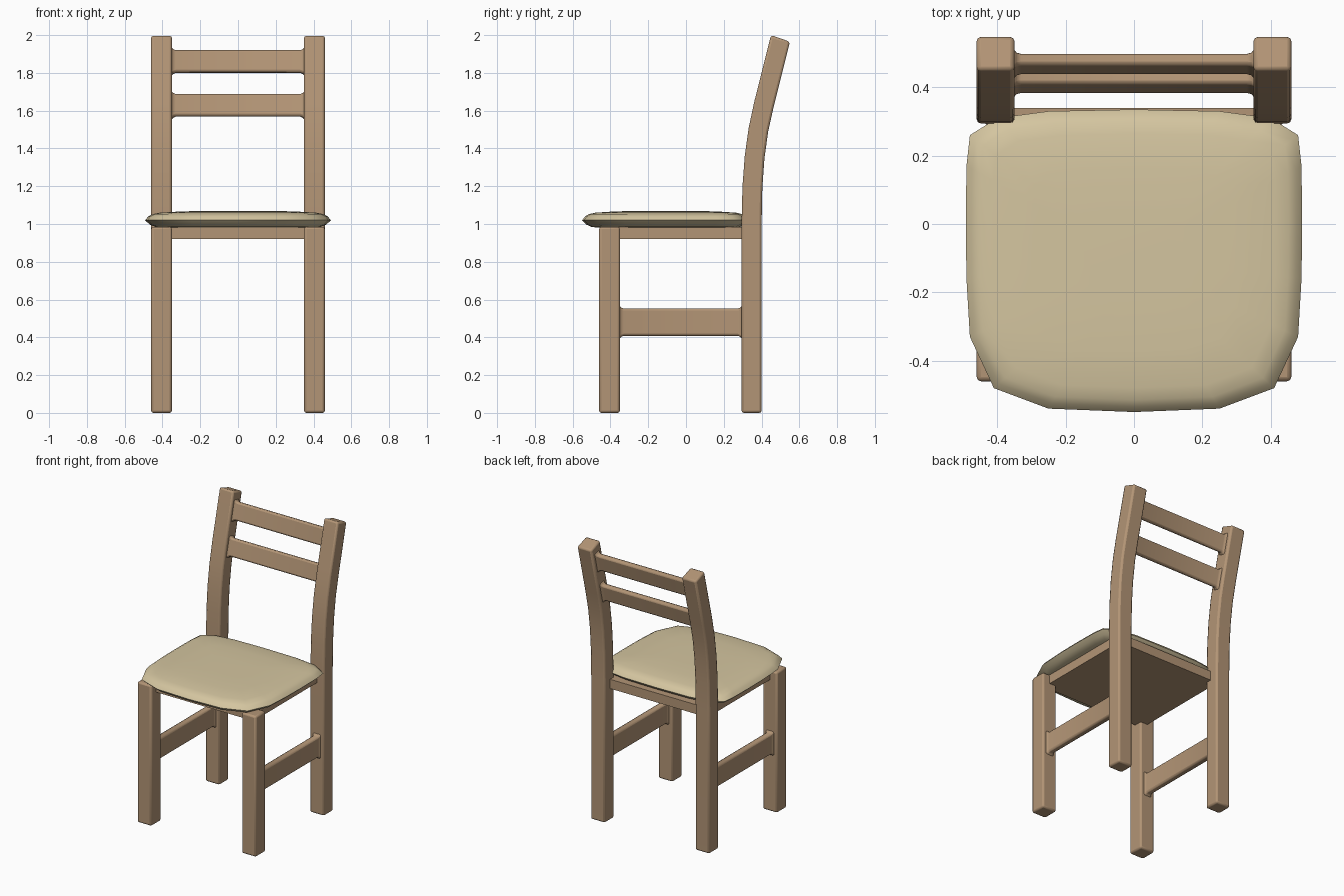
import bpy, bmesh
from math import sin, cos, radians

if "Cube" in bpy.data.objects:
    bpy.data.objects.remove(bpy.data.objects["Cube"])


def material(name, rgb):
    m = bpy.data.materials.new(name)
    m.diffuse_color = (*rgb, 1)
    m.use_nodes = True
    m.node_tree.nodes["Principled BSDF"].inputs["Base Color"].default_value = m.diffuse_color
    return m


WOOD = material("wood", (0.45, 0.30, 0.18))
FABRIC = material("fabric", (0.66, 0.56, 0.35))


def loft(name, rings, mat, bevel=0.0, mirror=False, angle=40):
    """Skin a list of equal-length rings, cap both ends, bevel and mirror."""
    bm = bmesh.new()
    loops = [[bm.verts.new(p) for p in ring] for ring in rings]
    n = len(loops[0])
    for a, b in zip(loops, loops[1:]):
        for i in range(n):
            j = (i + 1) % n
            bm.faces.new((a[i], a[j], b[j], b[i]))
    bm.faces.new(loops[0])
    bm.faces.new(loops[-1])
    bmesh.ops.recalc_face_normals(bm, faces=bm.faces)
    me = bpy.data.meshes.new(name)
    bm.to_mesh(me)
    bm.free()
    ob = bpy.data.objects.new(name, me)
    bpy.context.collection.objects.link(ob)
    me.materials.append(mat)
    bpy.ops.object.select_all(action='DESELECT')
    bpy.context.view_layer.objects.active = ob
    ob.select_set(True)
    bpy.ops.object.shade_smooth_by_angle(angle=radians(angle))
    if bevel:
        b = ob.modifiers.new("Bevel", 'BEVEL')
        b.width, b.segments = bevel, 2
        b.limit_method, b.angle_limit = 'ANGLE', radians(50)
    if mirror:
        ob.modifiers.new("Mirror", 'MIRROR')
    return ob


X0, X1 = 0.35, 0.46


def leg(name, sections):
    """Sections: front edge (y, z) and back edge (y, z)."""
    rings = [[(X0, yf, zf), (X1, yf, zf), (X1, yb, zb), (X0, yb, zb)]
             for yf, zf, yb, zb in sections]
    return loft(name, rings, WOOD, 0.012, True)


# Straight front legs and curved back posts
leg("front_leg", [(-0.46, 0, -0.35, 0), (-0.46, 0.985, -0.35, 0.985)])
leg("back_leg", [(0.294, 0, 0.4, 0), (0.294, 1.0, 0.4, 1.0),
                 (0.299, 1.2, 0.404, 1.19), (0.311, 1.36, 0.415, 1.345),
                 (0.332, 1.51, 0.435, 1.49), (0.362, 1.65, 0.464, 1.62),
                 (0.45, 2.0, 0.55, 1.965)])


def bar_sections(lo, hi):
    """Positions along a bar with the growth that makes its flared ends."""
    return [(lo - 0.03, 0.016), (lo, 0.016), (lo + 0.006, 0.006),
            (lo + 0.02, 0), (hi - 0.02, 0), (hi - 0.006, 0.006),
            (hi, 0.016), (hi + 0.03, 0.016)]


CORNERS = [(-1, -1), (1, -1), (1, 1), (-1, 1)]

# Leaning back slats
c, s = cos(radians(14)), sin(radians(14))
for name, y, z in (("upper_slat", 0.468, 1.86), ("lower_slat", 0.413, 1.628)):
    rings = []
    for x, g in bar_sections(-X0, X0):
        ring = []
        for a, b in CORNERS:
            u, v = a * (0.018 + g * 0.5), b * (0.06 + g)
            ring.append((x, y + u * c + v * s, z - u * s + v * c))
        rings.append(ring)
    loft(name, rings, WOOD, 0.010)

# Side stretchers between front and back legs
rings = [[(0.405 + a * (0.022 + g * 0.5), y, 0.48 + b * (0.072 + g))
          for a, b in CORNERS] for y, g in bar_sections(-0.35, 0.294)]
loft("side_stretcher", rings, WOOD, 0.010, True)

# Wooden seat board
loft("seat_board", [[(a * 0.405, -0.033 + b * 0.373, z) for a, b in CORNERS]
                    for z in (0.92, 0.985)], WOOD)

# Padded cushion with a pinched rim
half = [(0, -0.55), (0.25, -0.54), (0.41, -0.48), (0.48, -0.33),
        (0.49, -0.16), (0.492, 0.0), (0.49, 0.17), (0.48, 0.26),
        (0.40, 0.31), (0.25, 0.33), (0, 0.335)]
outline = half + [(-x, y) for x, y in half[-2:0:-1]]
YC = -0.107
levels = [(0.5, 0.98), (0.88, 0.983), (0.95, 0.997), (1.0, 1.02),
          (0.965, 1.04), (0.92, 1.052), (0.84, 1.06), (0.6, 1.067),
          (0.3, 1.069)]
loft("seat_cushion", [[(x * k, YC + (y - YC) * k, z) for x, y in outline]
                      for k, z in levels], FABRIC, angle=75)
